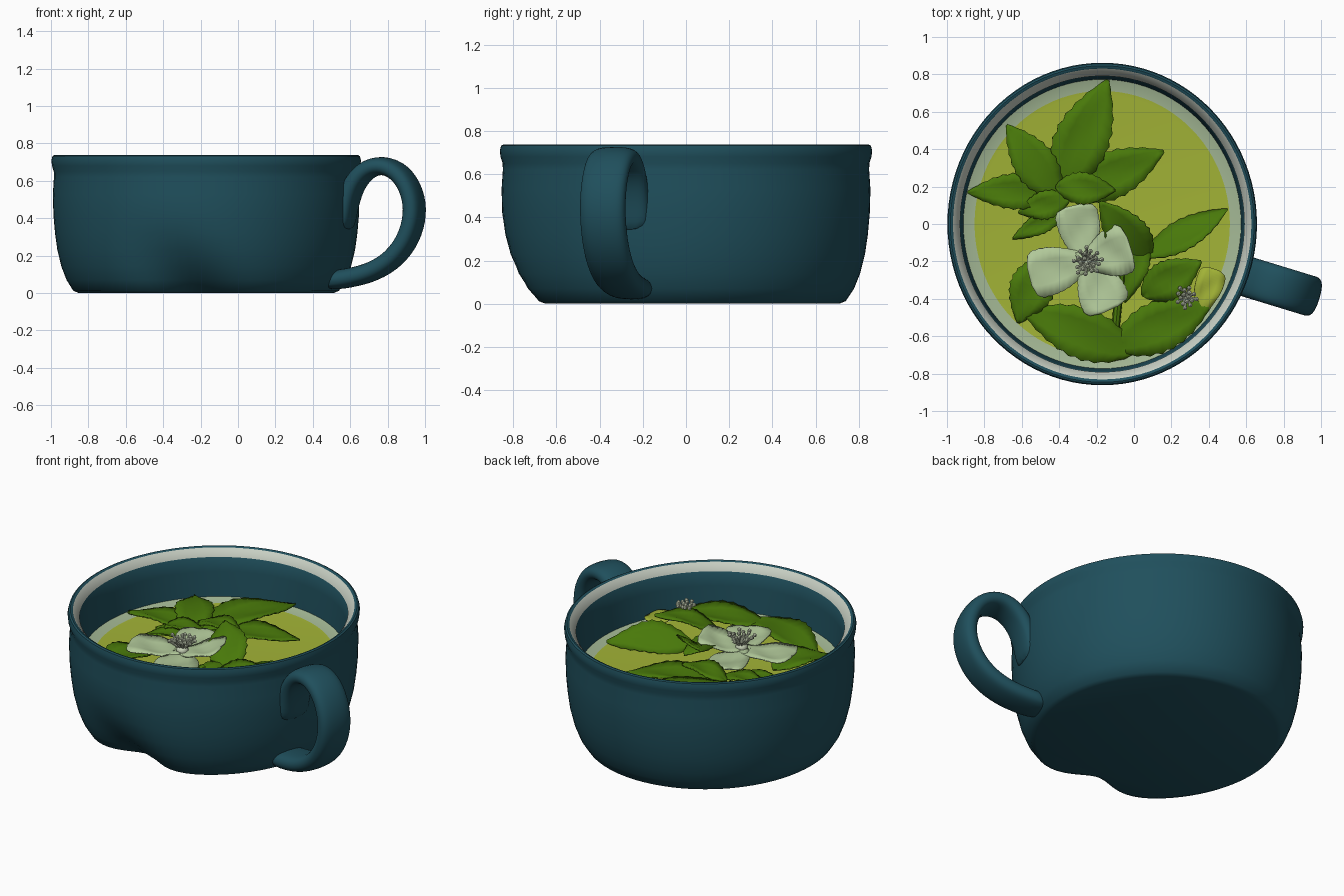
import bpy, bmesh, math, random
from math import sin, cos, pi, radians
from mathutils import Vector, Matrix

random.seed(4)
if "Cube" in bpy.data.objects:
    bpy.data.objects.remove(bpy.data.objects["Cube"])


def material(name, rgb):
    m = bpy.data.materials.new(name)
    m.use_nodes = True
    m.diffuse_color = (*rgb, 1)
    bsdf = m.node_tree.nodes["Principled BSDF"]
    bsdf.inputs["Base Color"].default_value = (*rgb, 1)
    bsdf.inputs["Roughness"].default_value = 0.6
    return m


TEAL = material("teal glaze", (0.014, 0.079, 0.108))
WHITE = material("bare rim white", (0.58, 0.63, 0.55))
TEA = material("yellow green tea", (0.36, 0.45, 0.037))
FOAM = material("pale tea edge", (0.37, 0.48, 0.3))
GREEN = material("leaf green", (0.066, 0.19, 0.003))
PETAL = material("petal cream", (0.44, 0.58, 0.32))
STAMEN = material("stamen white", (0.68, 0.76, 0.56))

CENTRE = Vector((-0.17, 0, 0))
SQUASH = 0.96          # the bowl is slightly narrower across x
SEGS = 96


def finish(name, bm, mats, angle=40, sheet=False):
    """Turn a bmesh into a smooth-shaded object; open sheets face upward."""
    bmesh.ops.recalc_face_normals(bm, faces=bm.faces)
    bm.normal_update()
    if sheet and sum(f.normal.z for f in bm.faces) < 0:
        bmesh.ops.reverse_faces(bm, faces=bm.faces)
    me = bpy.data.meshes.new(name)
    bm.to_mesh(me)
    bm.free()
    ob = bpy.data.objects.new(name, me)
    bpy.context.collection.objects.link(ob)
    for m in mats:
        me.materials.append(m)
    bpy.ops.object.select_all(action='DESELECT')
    bpy.context.view_layer.objects.active = ob
    ob.select_set(True)
    bpy.ops.object.shade_smooth_by_angle(angle=radians(angle))
    return ob


def skin(bm, rings, closed=True, index=lambda i: 0):
    """Join neighbouring rings of vertices with quads."""
    for i, (a, b) in enumerate(zip(rings, rings[1:])):
        n = len(a)
        for j in range(n if closed else n - 1):
            k = (j + 1) % n
            bm.faces.new((a[j], a[k], b[k], b[j])).material_index = index(i)


def dent(angle, z):
    """Hollow low on the front wall, leaning left as it rises."""
    d = (angle - radians(265 - 35 * z)) / radians(17)
    return 0.16 * math.exp(-d * d) * max(0, 1 - z / 0.45) ** 1.9


def lathe(name, profile, mats, index=lambda i: 0, cap=None, dented=False, sheet=False):
    bm = bmesh.new()
    rings = []
    for r, z in profile:
        ring = []
        for j in range(SEGS):
            a = 2 * pi * j / SEGS
            q = r - (dent(a, z) if dented else 0)
            ring.append(bm.verts.new(CENTRE + Vector((q * SQUASH * cos(a), q * sin(a), z))))
        rings.append(ring)
    skin(bm, rings, index=index)
    if cap is not None:
        bm.faces.new(rings[cap])
    return finish(name, bm, mats, sheet=sheet)


# Bowl: outside from the foot up, over the lip, and down the inside
bowl = [(0.71, 0), (0.74, 0.012), (0.778, 0.07), (0.806, 0.14), (0.829, 0.23), (0.842, 0.32),
        (0.851, 0.42), (0.854, 0.53), (0.848, 0.62), (0.849, 0.65), (0.859, 0.68), (0.862, 0.71),
        (0.856, 0.732), (0.846, 0.737), (0.835, 0.734), (0.831, 0.731), (0.792, 0.688),
        (0.785, 0.6), (0.777, 0.5), (0.77, 0.4)]
lathe("cup_bowl", bowl, [TEAL, WHITE], lambda i: int(i == 15), cap=0, dented=True)

# Tea surface with a pale band climbing the wall
lathe("tea_edge", [(0.776, 0.447), (0.745, 0.437), (0.71, 0.432)], [FOAM], sheet=True)
lathe("tea_surface", [(0.711, 0.4322), (0.69, 0.43)], [TEA], cap=1, sheet=True)


# Handle: a flat oval swept along a loop standing in a radial plane
def handle():
    path = [(0.56, 0.33), (0.575, 0.44), (0.61, 0.57), (0.68, 0.66), (0.77, 0.69),
            (0.87, 0.65), (0.935, 0.54), (0.95, 0.42), (0.915, 0.29), (0.835, 0.18),
            (0.72, 0.11), (0.6, 0.08), (0.45, 0.06)]
    turn = radians(-17)
    out, side = Vector((cos(turn), sin(turn), 0)), Vector((-sin(turn), cos(turn), 0))
    start = CENTRE + Vector((0, -0.045, 0))
    pts = [start + out * ((x - start.x) / cos(turn)) + Vector((0, 0, z)) for x, z in path]
    bm = bmesh.new()
    rings = []
    for i, p in enumerate(pts):
        tangent = (pts[min(i + 1, len(pts) - 1)] - pts[max(i - 1, 0)]).normalized()
        normal = tangent.cross(side)
        ring = []
        for j in range(12):
            a = 2 * pi * j / 12
            u, v = [math.copysign(abs(t) ** 0.75, t) for t in (cos(a), sin(a))]
            ring.append(bm.verts.new(p + side * u * 0.112 + normal * v * 0.054))
        rings.append(ring)
    skin(bm, rings)
    bm.faces.new(rings[0])
    bm.faces.new(rings[-1])
    ob = finish("cup_handle", bm, [TEAL], 60)
    smooth = ob.modifiers.new("smooth", 'SUBSURF')
    smooth.levels = smooth.render_levels = 2


handle()


def leaf_shape(t):
    return max(0.03, sin(pi * t ** 0.85)) ** 0.8


def petal_shape(t):
    if t < 0.75:
        return 0.38 + 0.62 * sin(pi * 0.66 * t)
    return math.sqrt(1 - ((t - 0.75) / 0.26) ** 4)


def blade(name, base, tip, width, z0, z1, roll=0, shape=leaf_shape, mat=GREEN,
          arch=0.03, fold=0.12, teeth=0.045):
    """A folded, arched blade running from base to tip, rolled about its midrib."""
    a, b = Vector((*base, z0)), Vector((*tip, z1))
    side = Vector((a.y - b.y, b.x - a.x, 0)).normalized()
    up = (b - a).cross(side).normalized()
    steps = 18
    bm = bmesh.new()
    rows = []
    for i in range(steps + 1):
        t = i / steps
        w = width / 2 * shape(t) * (1 + teeth * (1 if i % 2 else -1))
        row = []
        for k in (-1, -0.5, 0, 0.5, 1):
            lift = arch * sin(pi * t) + (fold * abs(k) + roll * k) * w + 0.006 * sin(9 * t + 3 * k)
            row.append(bm.verts.new(a.lerp(b, t) + side * k * w + up * lift))
        rows.append(row)
    skin(bm, rows, closed=False)
    ob = finish(name, bm, [mat], 60, sheet=True)
    ob.modifiers.new("thickness", 'SOLIDIFY').thickness = 0.007


# Leaves: base, tip, width, base height, tip height, roll
leaves = [
    ((-0.40, 0.17), (-0.14, 0.77), 0.29, 0.47, 0.47),
    ((-0.40, 0.14), (-0.68, 0.53), 0.22, 0.47, 0.47),
    ((-0.40, 0.18), (-0.89, 0.17), 0.19, 0.46, 0.45),
    ((-0.36, 0.15), (0.16, 0.39), 0.25, 0.46, 0.47),
    ((-0.42, 0.20), (-0.10, 0.18), 0.17, 0.50, 0.52),
    ((-0.34, 0.14), (-0.62, 0.06), 0.15, 0.49, 0.46),
    ((-0.36, 0.08), (-0.65, -0.08), 0.11, 0.46, 0.45),
    ((0.06, -0.17), (0.50, 0.08), 0.16, 0.46, 0.46, -0.8),
    ((0.08, -0.20), (-0.18, 0.12), 0.22, 0.44, 0.60, -0.3),
    ((0.05, -0.05), (-0.05, -0.42), 0.15, 0.45, 0.45),
    ((0.04, -0.38), (0.36, -0.20), 0.21, 0.48, 0.56),
    ((-0.11, -0.66), (0.42, -0.42), 0.27, 0.45, 0.47),
    ((0.00, -0.69), (-0.60, -0.46), 0.27, 0.45, 0.46),
    ((-0.48, -0.18), (-0.62, -0.53), 0.24, 0.45, 0.45),
]
for n, spec in enumerate(leaves):
    blade(f"leaf_{n + 1}", *spec)


def rod(bm, start, end, r1, r2):
    d = end - start
    place = Matrix.Translation((start + end) / 2) @ d.to_track_quat('Z', 'Y').to_matrix().to_4x4()
    bmesh.ops.create_cone(bm, cap_ends=True, segments=8, radius1=r1, radius2=r2, depth=d.length, matrix=place)


# Flower stalk
stalk = bmesh.new()
rod(stalk, Vector((-0.07, -0.25, 0.47)), Vector((-0.11, -0.68, 0.45)), 0.026, 0.02)
finish("flower_stalk", stalk, [GREEN])


def stamens(name, centre, count, spread, height):
    bm = bmesh.new()
    c = Vector(centre)
    bmesh.ops.create_icosphere(bm, subdivisions=2, radius=spread * 0.45, matrix=Matrix.Translation(c))
    for i in range(count):
        a = 2.4 * i
        r = spread * math.sqrt((i + 0.5) / count)
        top = c + Vector((r * cos(a), r * sin(a), height * random.uniform(0.7, 1)))
        rod(bm, c, top, 0.008, 0.006)
        bmesh.ops.create_icosphere(bm, subdivisions=1, radius=0.013, matrix=Matrix.Translation(top))
    finish(name, bm, [STAMEN])


# Open four-petalled flower
heart = (-0.25, -0.2)
petals = [((-0.32, 0.10), 0.23, 0.52), ((-0.02, -0.12), 0.27, 0.58),
          ((-0.56, -0.28), 0.26, 0.52), ((-0.13, -0.46), 0.26, 0.52)]
for n, (tip, width, height) in enumerate(petals):
    blade(f"petal_{n + 1}", heart, tip, width, 0.51, height, 0, petal_shape, PETAL, -0.01, 0.1, 0.015)
stamens("flower_stamens", (*heart, 0.52), 22, 0.08, 0.08)

# Small half-hidden flower by the wall
blade("small_petal", (0.35, -0.48), (0.43, -0.24), 0.15, 0.47, 0.48, 0, petal_shape, TEA, 0.01, 0.1, 0)
stamens("small_flower_stamens", (0.28, -0.39, 0.53), 16, 0.06, 0.05)
